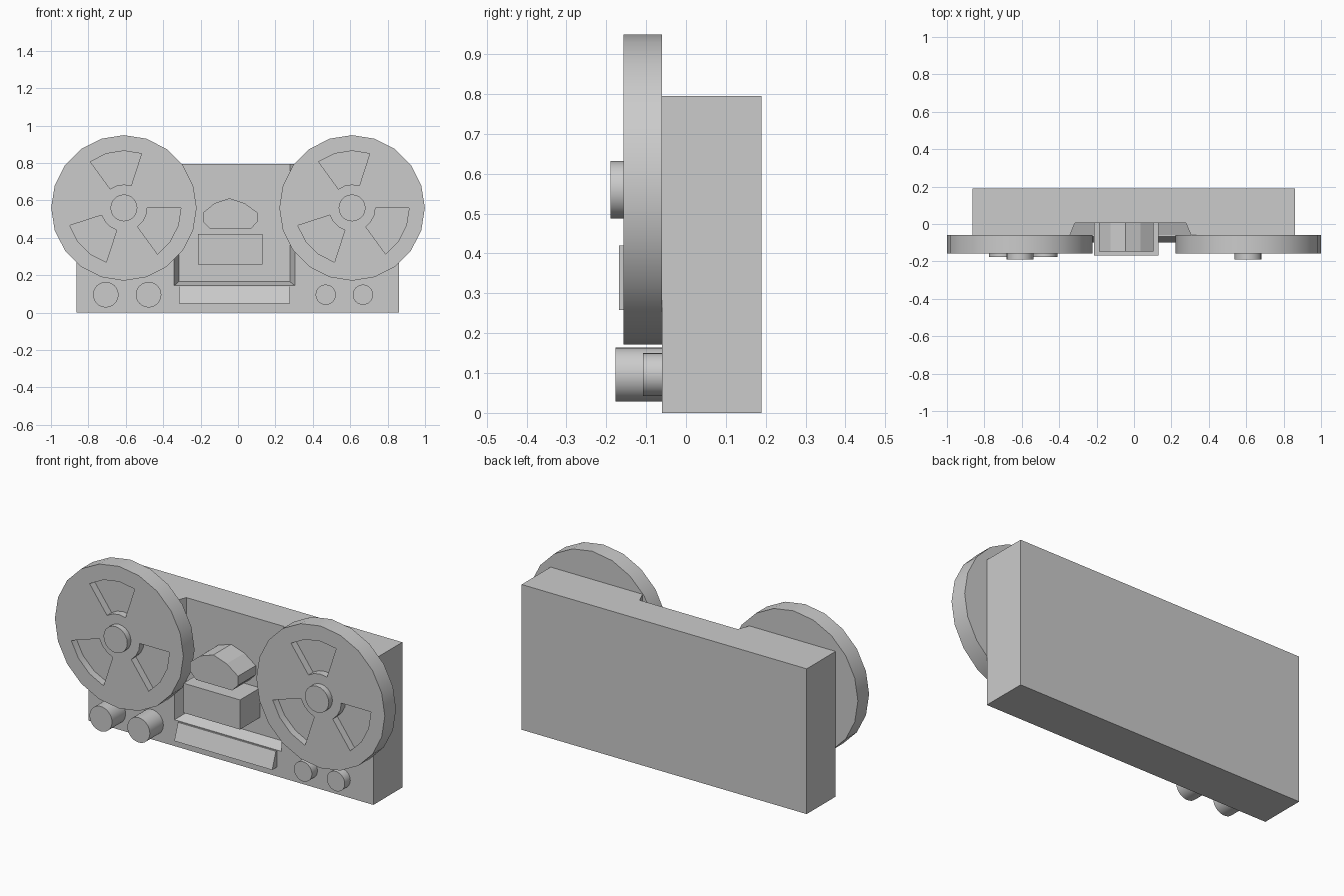
import bpy, bmesh
from math import sin, cos, radians, pi

if "Cube" in bpy.data.objects:
    bpy.data.objects.remove(bpy.data.objects["Cube"])


def loft(name, a, b):
    """Closed solid between two matching 3D loops."""
    bm = bmesh.new()
    va = [bm.verts.new(p) for p in a]
    vb = [bm.verts.new(p) for p in b]
    n = len(a)
    bm.faces.new(va)
    bm.faces.new(vb[::-1])
    for i in range(n):
        j = (i + 1) % n
        bm.faces.new((va[i], vb[i], vb[j], va[j]))
    bmesh.ops.recalc_face_normals(bm, faces=bm.faces)
    me = bpy.data.meshes.new(name)
    bm.to_mesh(me)
    bm.free()
    ob = bpy.data.objects.new(name, me)
    bpy.context.collection.objects.link(ob)
    return ob


def prism(name, pts, y0, y1):
    """Extrude an x-z outline along y."""
    return loft(name, [(x, y0, z) for x, z in pts], [(x, y1, z) for x, z in pts])


def rect(x0, x1, z0, z1):
    return [(x0, z0), (x1, z0), (x1, z1), (x0, z1)]


def smooth(ob):
    bpy.ops.object.select_all(action='DESELECT')
    ob.select_set(True)
    bpy.context.view_layer.objects.active = ob
    bpy.ops.object.shade_smooth_by_angle(angle=radians(30))


def disc(name, x, z, r, y0, y1, n):
    pts = [(x + r * cos(2 * pi * i / n), z + r * sin(2 * pi * i / n)) for i in range(n)]
    return prism(name, pts, y0, y1)


def cut(ob, cutter):
    """Subtract the cutter and bake the result."""
    m = ob.modifiers.new("cut", 'BOOLEAN')
    m.operation, m.solver, m.object = 'DIFFERENCE', 'EXACT', cutter
    bpy.context.view_layer.objects.active = ob
    bpy.ops.object.modifier_apply(modifier=m.name)
    bpy.data.objects.remove(cutter)


# Case with a flared recess, open at the top
case = prism("case", rect(-0.864, 0.862, 0, 0.795), -0.06, 0.19)
back = [(x, 0.005, z) for x, z in rect(-0.316, 0.277, 0.166, 1)]
front = [(x, -0.125, z) for x, z in rect(-0.368, 0.333, 0.122, 1)]
cut(case, loft("recess_cutter", back, front))

# Tape head cover and the block beneath it
prism("head_cover", [(-0.187, 0.535), (-0.125, 0.585), (-0.045, 0.612), (0.035, 0.585),
                     (0.104, 0.535), (0.104, 0.485), (0.068, 0.448), (-0.15, 0.448),
                     (-0.187, 0.485)], 0.01, -0.148)
prism("head_block", rect(-0.213, 0.13, 0.258, 0.42), 0.01, -0.168)

# Slanted key panel
panel = [(-0.05, 0.14), (-0.068, 0.14), (-0.1, 0.05), (-0.05, 0.05)]
loft("key_panel", [(-0.316, y, z) for y, z in panel], [(0.277, y, z) for y, z in panel])

# Reels with three recessed windows and a hub each
for side, cx in (("left", -0.61), ("right", 0.61)):
    cz = 0.56
    reel = disc(side + "_reel", cx, cz, 0.389, -0.06, -0.157, 20)
    for start in (72, 198, 306):
        ring = [(0.305, start + 18 * i) for i in range(4)]
        ring += [(0.125, start + 18 * i) for i in (3, 2, 1, 0)]
        pts = [(cx + r * cos(radians(a)), cz + r * sin(radians(a))) for r, a in ring]
        cut(reel, prism("window_cutter", pts, -0.117, -0.3))
    smooth(reel)
    smooth(disc(side + "_hub", cx, cz, 0.072, -0.15, -0.189, 20))

# Large knobs on the left, small knobs on the right
for i, (x, r, y) in enumerate([(-0.707, 0.068, -0.177), (-0.478, 0.068, -0.177),
                               (0.469, 0.054, -0.108), (0.668, 0.054, -0.108)]):
    smooth(disc("knob_%d" % (i + 1), x, 0.096, r, -0.05, y, 32))
